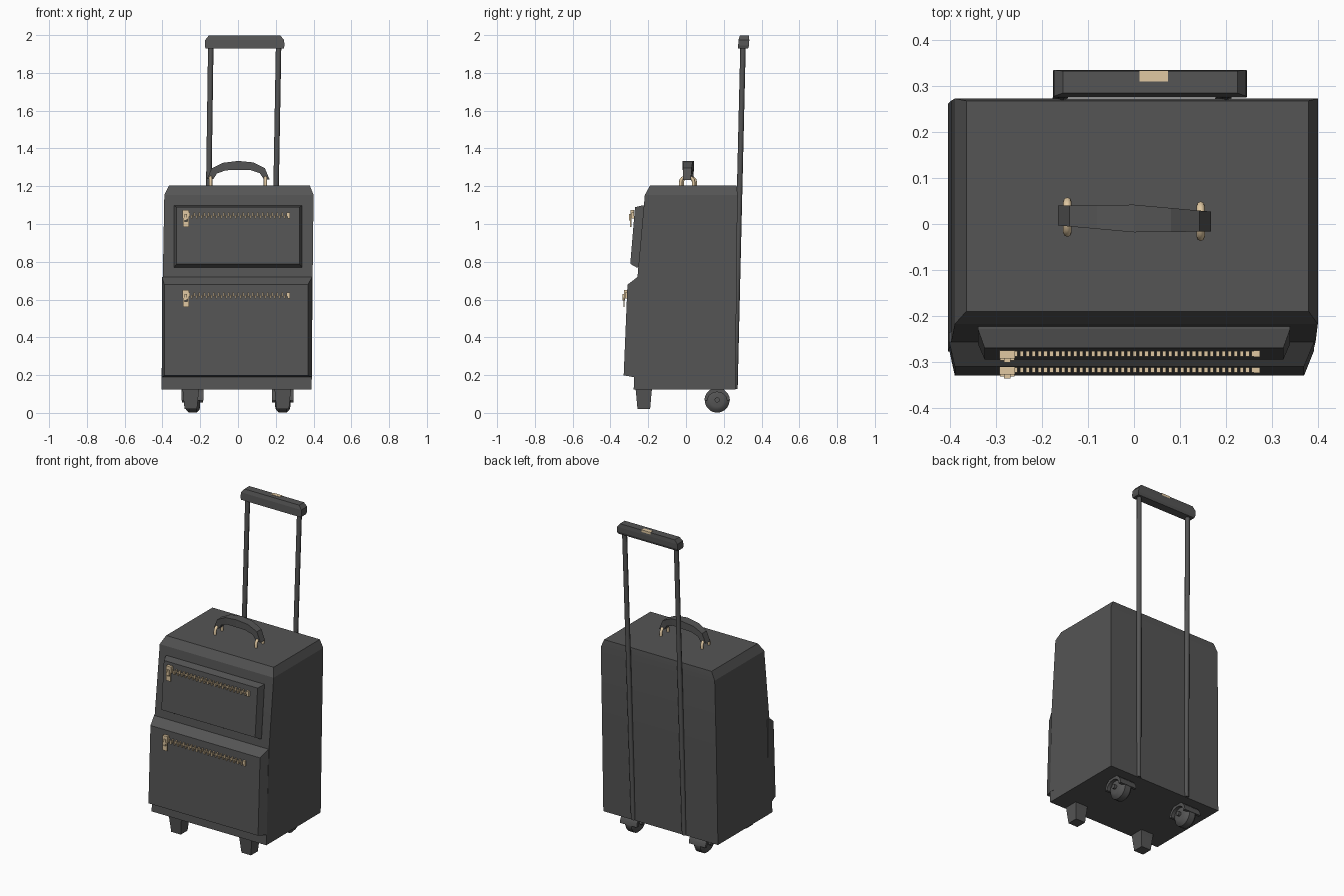
import bpy, bmesh, math
from mathutils import Vector, Matrix

if "Cube" in bpy.data.objects:
    bpy.data.objects.remove(bpy.data.objects["Cube"])


def material(name, rgb):
    m = bpy.data.materials.new(name)
    m.diffuse_color = (*rgb, 1)
    m.use_nodes = True
    m.node_tree.nodes["Principled BSDF"].inputs["Base Color"].default_value = m.diffuse_color
    return m


DARK = material("dark_fabric", (0.09, 0.09, 0.09))
GOLD = material("gold_metal", (0.75, 0.58, 0.36))


def finish(name, bm, mat, smooth=None):
    bmesh.ops.recalc_face_normals(bm, faces=bm.faces)
    me = bpy.data.meshes.new(name)
    bm.to_mesh(me)
    bm.free()
    me.materials.append(mat)
    ob = bpy.data.objects.new(name, me)
    bpy.context.collection.objects.link(ob)
    if smooth:
        bpy.ops.object.select_all(action='DESELECT')
        ob.select_set(True)
        bpy.context.view_layer.objects.active = ob
        bpy.ops.object.shade_smooth_by_angle(angle=math.radians(smooth))
    return ob


def loft(name, rings, mat=DARK, smooth=None):
    """Skin a list of equal-length point rings and cap both ends."""
    bm = bmesh.new()
    vs = [[bm.verts.new(p) for p in r] for r in rings]
    n = len(vs[0])
    for a, b in zip(vs, vs[1:]):
        for i in range(n):
            j = (i + 1) % n
            bm.faces.new((a[i], a[j], b[j], b[i]))
    bm.faces.new(vs[0])
    bm.faces.new(vs[-1])
    return finish(name, bm, mat, smooth)


def rect_z(x0, x1, y0, y1, z):
    return [(x0, y0, z), (x1, y0, z), (x1, y1, z), (x0, y1, z)]


def panel(x0, x1, z0, z1, y0, y1):
    """Upright rectangle leaning from y0 (bottom) to y1 (top)."""
    return [(x0, y0, z0), (x1, y0, z0), (x1, y1, z1), (x0, y1, z1)]


def add_box(bm, c, s):
    bmesh.ops.create_cube(bm, size=1, matrix=Matrix.Translation(c) @ Matrix.Diagonal((*s, 1)))


# main case
loft("case_body", [
    rect_z(-0.405, 0.39, -0.277, 0.262, 0.125),
    rect_z(-0.398, 0.395, -0.257, 0.268, 0.72),
    rect_z(-0.39, 0.4, -0.218, 0.273, 1.155),
    rect_z(-0.365, 0.38, -0.19, 0.268, 1.205)], smooth=20)

# pockets: back outline to front outline
loft("lower_pocket", [
    panel(-0.403, 0.392, 0.19, 0.72, -0.24, -0.235),
    panel(-0.402, 0.392, 0.19, 0.72, -0.275, -0.257),
    panel(-0.39, 0.37, 0.20, 0.68, -0.33, -0.31)])
loft("upper_pocket", [
    panel(-0.34, 0.34, 0.77, 1.10, -0.22, -0.20),
    panel(-0.34, 0.34, 0.77, 1.10, -0.26, -0.228),
    panel(-0.325, 0.325, 0.79, 1.09, -0.295, -0.27)])


# zips: alternating teeth, end stop, slider and pull tab
def zipper(name, y, z):
    bm = bmesh.new()
    n = 42
    for i in range(n):
        x = -0.27 + 0.53 * i / (n - 1)
        add_box(bm, (x, y, z + (0.006 if i % 2 else -0.006)), (0.008, 0.012, 0.02))
    add_box(bm, (0.268, y, z), (0.013, 0.014, 0.032))
    finish(name + "_teeth", bm, GOLD)
    bm = bmesh.new()
    add_box(bm, (-0.276, y - 0.002, z + 0.008), (0.034, 0.018, 0.042))
    add_box(bm, (-0.276, y - 0.013, z - 0.008), (0.014, 0.012, 0.034))
    for s in (-1, 1):
        add_box(bm, (-0.276 + s * 0.012, y - 0.011, z - 0.034), (0.007, 0.007, 0.046))
    for dz in (-0.057, -0.013):
        add_box(bm, (-0.276, y - 0.011, z + dz), (0.031, 0.007, 0.008))
    add_box(bm, (-0.276, y - 0.011, z - 0.043), (0.02, 0.005, 0.024))
    finish(name + "_slider", bm, GOLD)


zipper("upper_zip", -0.282, 1.045)
zipper("lower_zip", -0.317, 0.622)

# carry handle: outer and inner arc points (x, outer z) / (x, inner z)
outer = [(-0.165, 1.238), (-0.14, 1.295), (-0.08, 1.325), (0, 1.335),
         (0.08, 1.327), (0.142, 1.297), (0.168, 1.235)]
inner = [(-0.13, 1.24), (-0.112, 1.268), (-0.065, 1.285), (0, 1.288),
         (0.065, 1.287), (0.115, 1.27), (0.135, 1.24)]
rings = []
for (xo, zo), (xi, zi) in zip(outer, inner):
    c, w = 0.012 - 0.04 * xo, 0.03 - 0.05 * abs(xo)
    rings.append([(xi, c - w, zi), (xo, c - w, zo), (xo, c + w, zo), (xi, c + w, zi)])
loft("carry_handle", rings)


# round bars follow a path
def tube(name, pts, r, up, sides=8, mat=DARK):
    pts = [Vector(p) for p in pts]
    rs = []
    for i, p in enumerate(pts):
        d = (pts[min(i + 1, len(pts) - 1)] - pts[max(i - 1, 0)]).normalized()
        u = d.cross(Vector(up)).normalized()
        v = d.cross(u)
        rs.append([p + r * (math.cos(a) * u + math.sin(a) * v)
                   for a in (2 * math.pi * k / sides for k in range(sides))])
    return loft(name, rs, mat, smooth=50)


# gold handle loops
for side, x, y in (("left", -0.145, 0.015), ("right", 0.145, 0.006)):
    arc = [(x, y + 0.034, 1.19)]
    arc += [(x, y + 0.034 * math.cos(t * math.pi / 8), 1.225 + 0.026 * math.sin(t * math.pi / 8))
            for t in range(9)]
    arc += [(x, y - 0.034, 1.19)]
    tube(side + "_handle_loop", arc, 0.009, (1, 0, 0), 8, GOLD)

# telescopic rods and pull grip
for side, xb, xt in (("left", -0.17, -0.144), ("right", 0.183, 0.215)):
    tube(side + "_pull_rod", [(xb, 0.259, 0.128), (xt, 0.302, 1.95)], 0.0145, (0, 1, 0))
loft("pull_grip", [
    rect_z(-0.172, 0.242, 0.275, 0.328, 1.93),
    rect_z(-0.176, 0.246, 0.276, 0.334, 1.945),
    rect_z(-0.174, 0.244, 0.278, 0.335, 1.975),
    rect_z(-0.155, 0.225, 0.285, 0.333, 1.998)])
bm = bmesh.new()
add_box(bm, (0.043, 0.322, 1.991), (0.062, 0.024, 0.018))
finish("release_button", bm, GOLD)

# front feet
for side, x in (("left", -0.25), ("right", 0.237)):
    loft(side + "_front_foot", [
        rect_z(x - 0.044, x + 0.044, -0.267, -0.18, 0.13),
        rect_z(x - 0.041, x + 0.041, -0.264, -0.183, 0.10),
        rect_z(x - 0.033, x + 0.033, -0.257, -0.19, 0.022)])


# rear wheels with arched guards
def disc(x, r, y=0.165, z=0.068, n=20):
    return [(x, y + r * math.cos(2 * math.pi * k / n), z + r * math.sin(2 * math.pi * k / n))
            for k in range(n)]


def arch(x, y=0.165, z=0.066, n=10):
    o = [(x, y + 0.068 * math.cos(math.pi * k / n), z + 0.068 * math.sin(math.pi * k / n))
         for k in range(n + 1)]
    i = [(x, y + 0.052 * math.cos(math.pi * k / n), z + 0.045 * math.sin(math.pi * k / n))
         for k in range(n, -1, -1)]
    return o + i


for side, x in (("left", -0.24), ("right", 0.237)):
    loft(side + "_wheel", [disc(x - 0.04, 0.035), disc(x - 0.036, 0.05), disc(x - 0.02, 0.066),
                           disc(x + 0.02, 0.066), disc(x + 0.036, 0.05), disc(x + 0.04, 0.035)],
         smooth=40)
    loft(side + "_wheel_guard", [arch(x - 0.058), arch(x + 0.058)], smooth=40)
    tube(side + "_axle", [(x - 0.056, 0.165, 0.07), (x + 0.056, 0.165, 0.07)], 0.014, (0, 0, 1), 10)

# shift the lot so the wheels rest on the ground
for ob in bpy.context.collection.objects:
    ob.location.z = -0.001
